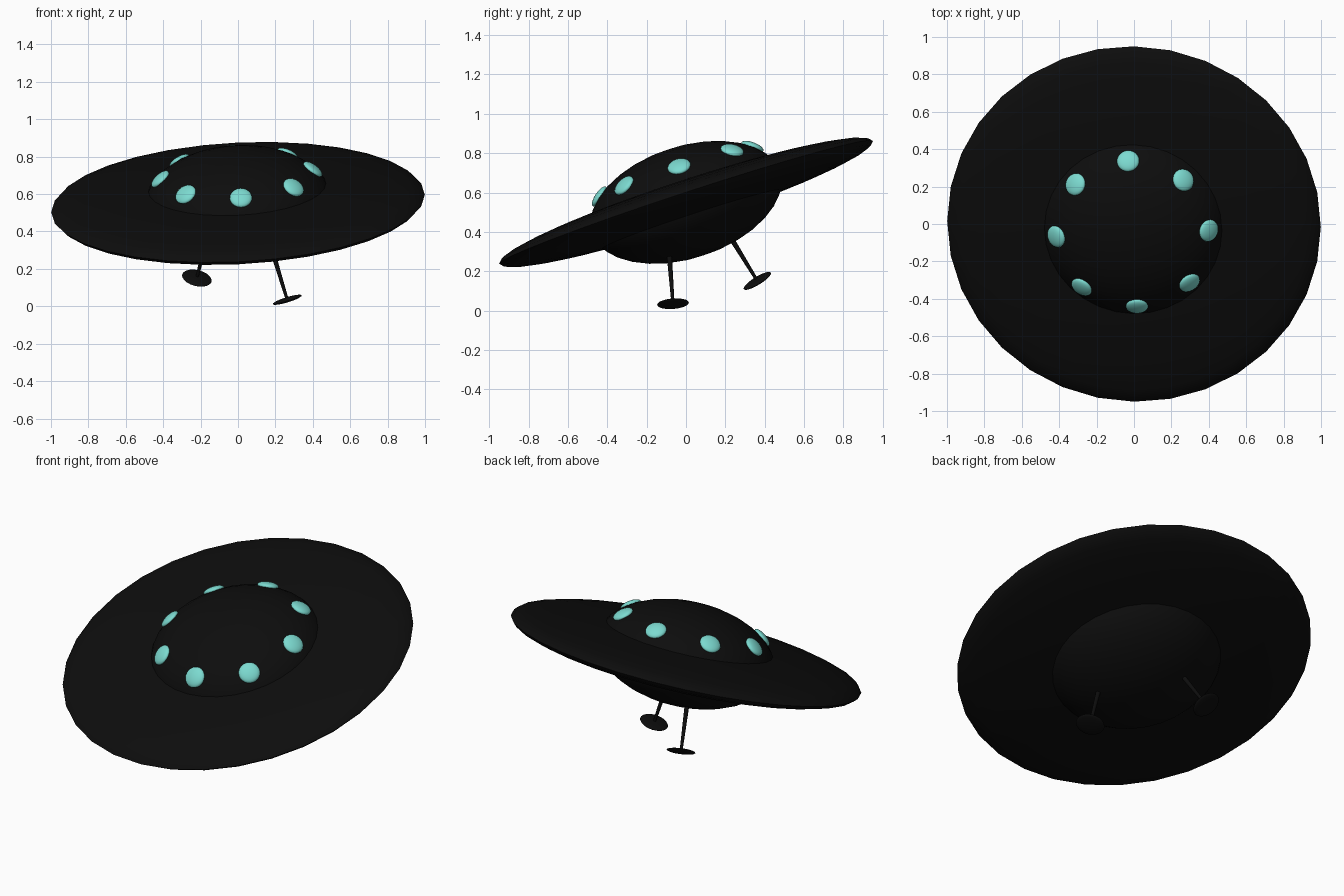
import bpy, math
from mathutils import Vector, Matrix

if "Cube" in bpy.data.objects:
    bpy.data.objects.remove(bpy.data.objects["Cube"])

# Tilted frame shared by the whole craft
n = Vector((-0.049, -0.312, 0.949)).normalized()
xa = (Vector((1, 0, 0)) - n * n.x).normalized()
ya = n.cross(xa)
rot = Matrix((xa, ya, n)).transposed().to_4x4()
FRAME = Matrix.Translation((0, 0, 0.55)) @ rot
YAW = math.radians(3.3)


def material(name, rgb):
    m = bpy.data.materials.new(name)
    m.diffuse_color = (*rgb, 1)
    m.use_nodes = True
    m.node_tree.nodes["Principled BSDF"].inputs["Base Color"].default_value = m.diffuse_color
    return m


black = material("gloss black", (0.004, 0.004, 0.004))
teal = material("pale teal", (0.2, 0.7, 0.63))


def finish(name, mat, matrix):
    ob = bpy.context.object
    ob.name = name
    ob.data.materials.append(mat)
    bpy.ops.object.shade_smooth_by_angle(angle=math.radians(40))
    ob.matrix_world = FRAME @ matrix
    return ob


def ellipsoid(name, mat, loc, radius, half_height, axis=Vector((0, 0, 1)), seg=32, rings=16):
    bpy.ops.mesh.primitive_uv_sphere_add(segments=seg, ring_count=rings, radius=1)
    ob = bpy.context.object
    ob.data.transform(Matrix.Diagonal((radius, radius, half_height, 1)))
    turn = axis.to_track_quat('Z', 'Y').to_matrix().to_4x4()
    return finish(name, mat, Matrix.Translation(loc) @ turn)


# Saucer disc and central cabin
spin = Vector((0, 0, 0))
ellipsoid("saucer_disc", black, spin, 1.0, 0.102)
A, C = 0.503, 0.284
ellipsoid("cabin_dome", black, spin, A, C)

# Ring of eight round windows lying on the dome surface
H = 0.165
R = A * math.sqrt(1 - (H / C) ** 2)
for i in range(8):
    a = YAW + i * math.tau / 8
    out = Vector((math.cos(a), math.sin(a), 0))
    normal = (out * (R / A ** 2) + Vector((0, 0, H / C ** 2))).normalized()
    ellipsoid(f"window_{i + 1}", teal, out * R + Vector((0, 0, H)), 0.06, 0.022, normal, 24, 12)

# Two opposite splayed legs with flat foot pads
for i, deg in enumerate((-43, 138)):
    a = math.radians(deg)
    out = Vector((math.cos(a), math.sin(a), 0))
    foot = out * 0.328 + Vector((0, 0, -0.481))
    up = (Vector((0, 0, 1)) - out * 0.357).normalized()
    length = 0.30
    bpy.ops.mesh.primitive_cone_add(vertices=16, radius1=0.008, radius2=0.014, depth=length)
    turn = up.to_track_quat('Z', 'Y').to_matrix().to_4x4()
    finish(f"leg_{i + 1}", black, Matrix.Translation(foot + up * length / 2) @ turn)
    ellipsoid(f"foot_pad_{i + 1}", black, foot, 0.081, 0.013, up, 24, 12)
